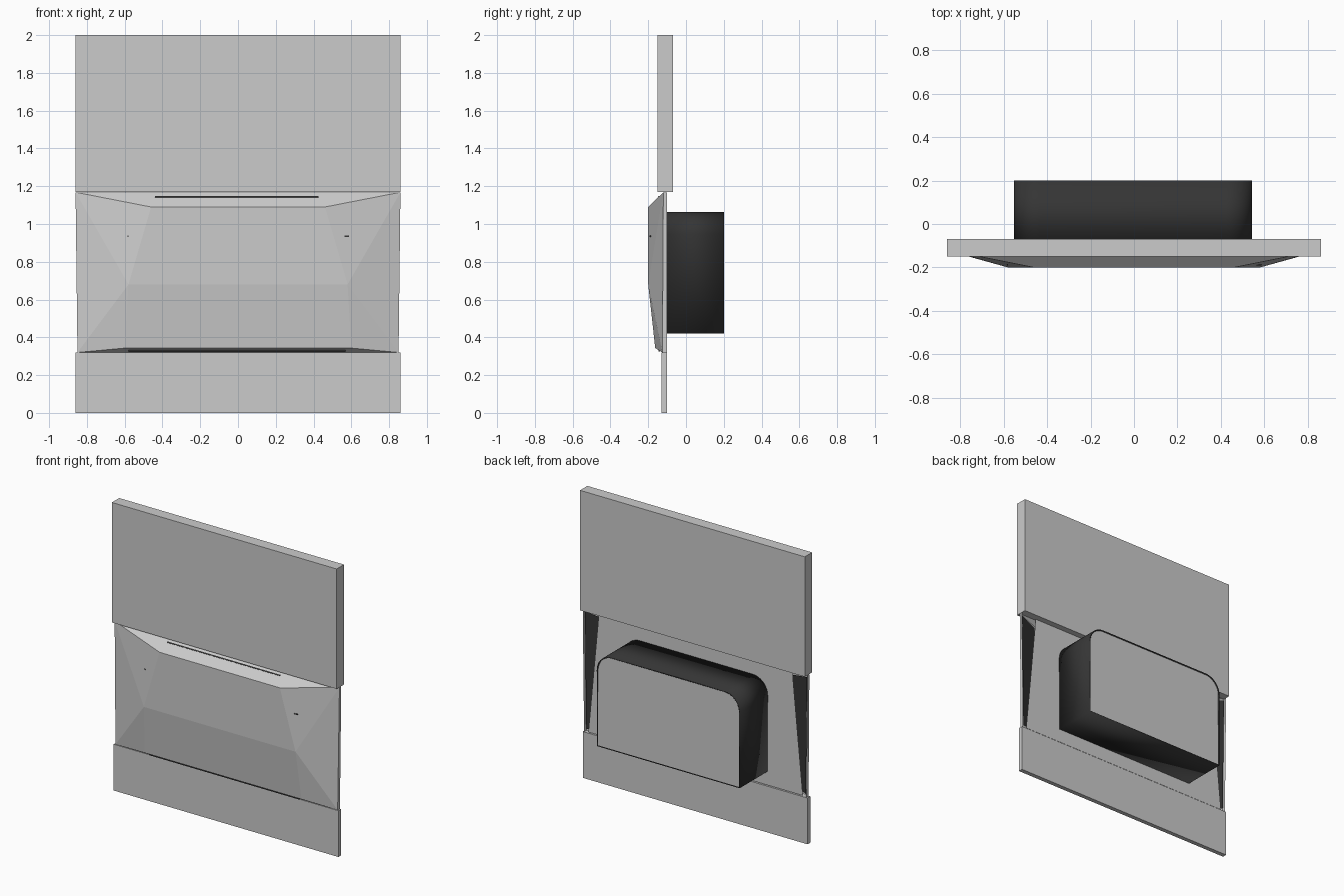
import bpy, math
from mathutils import Vector

if "Cube" in bpy.data.objects:
    bpy.data.objects.remove(bpy.data.objects["Cube"])

dark = bpy.data.materials.new("dark_metal")
dark.diffuse_color = (0.035, 0.035, 0.035, 1)
dark.use_nodes = True
dark.node_tree.nodes["Principled BSDF"].inputs["Base Color"].default_value = dark.diffuse_color


def mesh(name, verts, faces, mat=None):
    me = bpy.data.meshes.new(name)
    me.from_pydata(verts, [], faces)
    me.update()
    ob = bpy.data.objects.new(name, me)
    bpy.context.collection.objects.link(ob)
    if mat:
        me.materials.append(mat)
    return ob


def box(name, lo, hi, mat=None, tilt=0):
    c = (Vector(lo) + Vector(hi)) / 2
    bpy.ops.mesh.primitive_cube_add(size=1, location=c, rotation=(tilt, 0, 0))
    ob = bpy.context.object
    ob.name = name
    ob.scale = Vector(hi) - Vector(lo)
    if mat:
        ob.data.materials.append(mat)
    return ob


# wall boards above and below the faceted panel
box("upper_board", (-0.86, -0.15, 1.17), (0.86, -0.07, 2.0))
box("lower_board", (-0.86, -0.13, 0.0), (0.86, -0.10, 0.32))

# faceted front shell: right-half points, mirrored to the left
right = [(0.86, -0.12, 1.168), (0.46, -0.2, 1.09), (0.58, -0.2, 0.68),
         (0.60, -0.163, 0.343), (0.85, -0.125, 0.32),
         (0.86, -0.10, 1.168), (0.85, -0.10, 0.32)]
n = len(right)
verts = right + [(-x, y, z) for x, y, z in right]
faces = [(0, 1, 1 + n, n), (1, 2, 2 + n, 1 + n), (2, 3, 3 + n, 2 + n),
         (3, 4, 4 + n, 3 + n), (0, 5, 5 + n, n)[::-1], (4, 6, 6 + n, 4 + n)]
side = [(0, 2, 1), (0, 4, 2), (2, 4, 3), (0, 5, 6, 4)]
faces = [f[::-1] for f in faces]
faces += side + [tuple(i + n for i in f[::-1]) for f in side]
mesh("faceted_panel", verts, faces)

# dark inner faces at the two open sides of the shell, just behind the facets
for s, word in ((1, "right"), (-1, "left")):
    mesh(f"{word}_inner_lining",
         [(s * 0.85, -0.11, 1.15), (s * 0.72, -0.14, 1.12),
          (s * 0.72, -0.14, 0.36), (s * 0.84, -0.11, 0.34)],
         [(0, 1, 2, 3)], dark)

# back plate, wider at the bottom
mesh("back_plate", [(-0.82, -0.105, 0.325), (0.82, -0.105, 0.325),
                    (0.74, -0.105, 1.165), (-0.74, -0.105, 1.165)], [(3, 2, 1, 0)])

# rear housing: profile with rounded top corners, extruded backwards
x0, x1, z0, z1, r = -0.545, 0.535, 0.425, 1.055, 0.11
profile = [(x0, z0), (x1, z0)]
for cx, start in ((x1 - r, 0), (x0 + r, 90)):
    for i in range(13):
        a = math.radians(start + i * 7.5)
        profile.append((cx + r * math.cos(a), z1 - r + r * math.sin(a)))
k = len(profile)
ring = [(x, -0.104, z) for x, z in profile] + [(x, 0.2, z) for x, z in profile]
housing = mesh("rear_housing", ring,
               [(i, i + k, (i + 1) % k + k, (i + 1) % k)[::-1] for i in range(k)], dark)
mod = housing.modifiers.new("wall", 'SOLIDIFY')
mod.thickness = 0.008
bpy.context.view_layer.objects.active = housing
housing.select_set(True)
bpy.ops.object.shade_smooth_by_angle(angle=math.radians(30))
mesh("housing_back", [(x, 0.196, z) for x, z in profile], [tuple(range(k))[::-1]])

# vent slots and small side slits
box("top_slot", (-0.44, -0.149, 1.143), (0.425, -0.141, 1.147), dark, math.radians(45))
box("bottom_slot", (-0.58, -0.146, 0.326), (0.57, -0.138, 0.334), dark)
box("right_slit", (0.563, -0.192, 0.932), (0.588, -0.182, 0.938), dark)
box("left_slit", (-0.584, -0.19, 0.932), (-0.579, -0.182, 0.938), dark)
